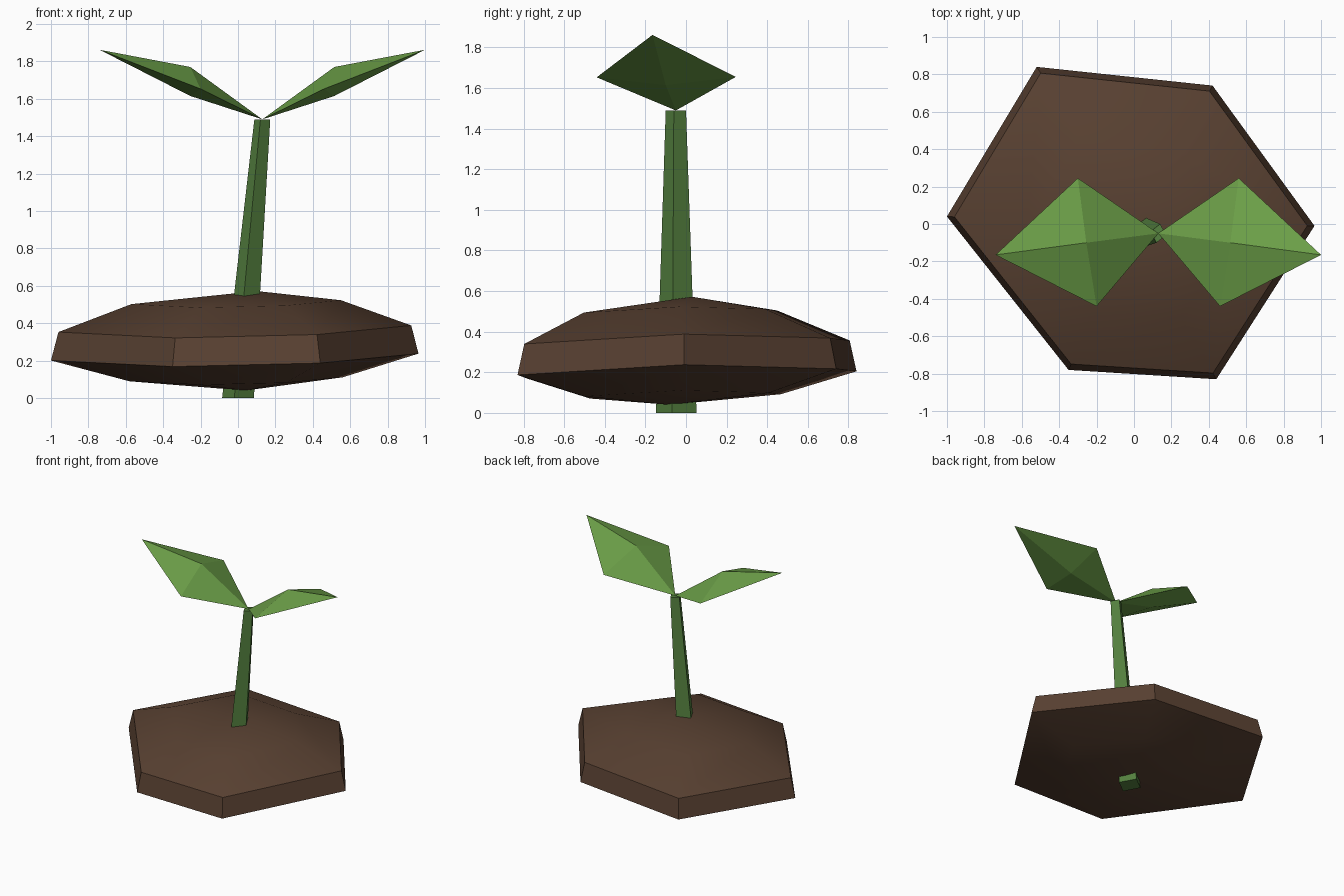
import bpy
import bmesh
from mathutils import Vector

if "Cube" in bpy.data.objects:
    bpy.data.objects.remove(bpy.data.objects["Cube"], do_unlink=True)


def make_material(name, color):
    mat = bpy.data.materials.new(name)
    mat.use_nodes = True
    mat.diffuse_color = (*color, 1)
    bsdf = next(n for n in mat.node_tree.nodes if n.type == 'BSDF_PRINCIPLED')
    bsdf.inputs["Base Color"].default_value = (*color, 1)
    bsdf.inputs["Roughness"].default_value = 0.9
    return mat


soil_brown = make_material("soil_brown", (0.098, 0.052, 0.031))
stem_green = make_material("stem_green", (0.09, 0.22, 0.05))
leaf_green = make_material("leaf_green", (0.15, 0.35, 0.065))


def finish(name, bm, mat):
    bmesh.ops.recalc_face_normals(bm, faces=bm.faces)
    mesh = bpy.data.meshes.new(name)
    bm.to_mesh(mesh)
    bm.free()
    mesh.materials.append(mat)
    obj = bpy.data.objects.new(name, mesh)
    bpy.context.collection.objects.link(obj)
    return obj


def loft(bm, rings):
    """Bridge equal rings of points; returns the rings of vertices."""
    loops = [[bm.verts.new(p) for p in ring] for ring in rings]
    n = len(loops[0])
    for low, high in zip(loops, loops[1:]):
        for i in range(n):
            j = (i + 1) % n
            bm.faces.new((low[i], low[j], high[j], high[i]))
    return loops


def fan(bm, loop, point):
    tip = bm.verts.new(point)
    for i, v in enumerate(loop):
        bm.faces.new((v, loop[(i + 1) % len(loop)], tip))


# Soil mound: irregular hexagon, lofted and slightly tilted
corners = [(-1, 0.04), (-0.35, -0.78), (0.44, -0.83),
           (0.965, -0.01), (0.42, 0.74), (-0.52, 0.84)]


def soil_ring(scale, height, shift):
    ring = []
    for cx, cy in corners:
        x, y = cx * scale, cy * scale + shift
        ring.append((x, y, height + 0.02 * x + 0.045 * abs(x) + 0.02 * y))
    return ring


bm = bmesh.new()
loops = loft(bm, [soil_ring(0.58, 0.075, -0.02), soil_ring(1, 0.175, 0),
                  soil_ring(0.96, 0.328, 0), soil_ring(0.57, 0.488, -0.03)])
fan(bm, loops[0], (0.04, -0.08, 0.04))
fan(bm, loops[-1], (0.1, 0.03, 0.572))
soil = finish("soil_mound", bm, soil_brown)
bpy.ops.object.select_all(action='DESELECT')
soil.select_set(True)
bpy.context.view_layer.objects.active = soil
bpy.ops.object.shade_smooth_by_angle(angle=0.75)

# Stem: leaning, tapering four-sided post
section = [Vector(p) for p in
           ((-0.02, -0.1, 0), (0.085, -0.02, 0), (0.02, 0.1, 0), (-0.085, 0.02, 0))]
foot, crown = Vector((0, -0.048, 0)), Vector((0.13, -0.05, 1.49))
bm = bmesh.new()
loops = loft(bm, [[foot + p for p in section], [crown + p * 0.5 for p in section]])
for loop in (loops[0], loops[-1]):
    bm.faces.new(loop)
finish("stem", bm, stem_green)


# Leaves: faceted diamonds with a ridge above and below
def leaf(name, side):
    outline = [(0, 0, 0), (0.33, -0.39, 0.163), (0.87, -0.115, 0.372), (0.43, 0.295, 0.165)]

    def place(p):
        return crown + Vector((p[0] * side, p[1], p[2]))

    bm = bmesh.new()
    loop = [bm.verts.new(place(p)) for p in outline]
    fan(bm, loop, place((0.385, -0.05, 0.28)))
    fan(bm, loop, place((0.385, -0.05, 0.125)))
    finish(name, bm, leaf_green)


leaf("left_leaf", 1)
leaf("right_leaf", -1)
